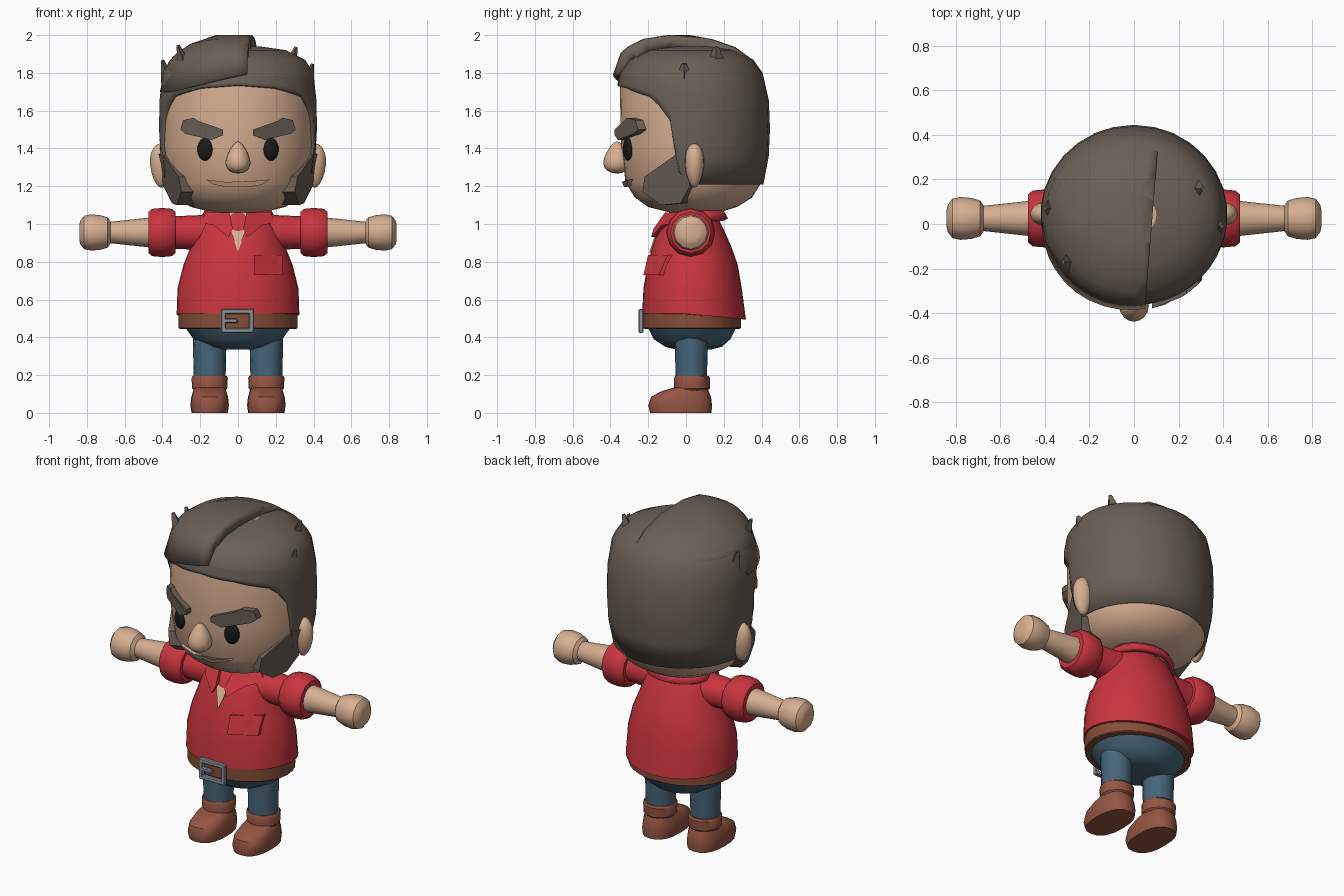
import bpy, bmesh
from math import sin, cos, pi, radians, sqrt, copysign
from mathutils import Matrix, Vector

cube = bpy.data.objects.get("Cube")
if cube:
    bpy.data.objects.remove(cube, do_unlink=True)


def material(name, rgb):
    m = bpy.data.materials.new(name)
    m.use_nodes = True
    m.diffuse_color = (*rgb, 1)
    m.node_tree.nodes["Principled BSDF"].inputs["Base Color"].default_value = (*rgb, 1)
    return m


SKIN = material("skin", (.68, .43, .285))
HAIR = material("brown hair", (.145, .115, .092))
RED = material("red shirt", (.59, .035, .05))
BELT = material("belt leather", (.235, .075, .04))
JEANS = material("blue denim", (.062, .13, .19))
BOOT = material("boot leather", (.3, .09, .055))
METAL = material("grey metal", (.27, .31, .34))
BLACK = material("eye black", (.01, .01, .01))


def finish(name, bm, mat, solid=0, angle=35):
    bmesh.ops.recalc_face_normals(bm, faces=bm.faces)
    me = bpy.data.meshes.new(name)
    bm.to_mesh(me)
    bm.free()
    me.materials.append(mat)
    ob = bpy.data.objects.new(name, me)
    bpy.context.collection.objects.link(ob)
    if solid:
        mod = ob.modifiers.new("thickness", "SOLIDIFY")
        mod.thickness, mod.offset = solid, -1
    bpy.ops.object.select_all(action="DESELECT")
    bpy.context.view_layer.objects.active = ob
    ob.select_set(True)
    bpy.ops.object.shade_smooth_by_angle(angle=radians(angle))
    return ob


def skin_rows(rows, closed=True, caps=(True, True)):
    """Join rows of points into a surface."""
    bm = bmesh.new()
    vs = [[bm.verts.new(p) for p in row] for row in rows]
    n = len(rows[0])
    for a, b in zip(vs, vs[1:]):
        for i in range(n if closed else n - 1):
            j = (i + 1) % n
            bm.faces.new((a[i], a[j], b[j], b[i]))
    for cap, row in zip(caps, (vs[0], vs[-1])):
        if cap:
            bm.faces.new(row)
    return bm


# Profiles are lists of (z, half width, front y, back y)
def at(prof, z):
    z = min(max(z, prof[0][0]), prof[-1][0])
    for a, b in zip(prof, prof[1:]):
        if z <= b[0]:
            t = (z - a[0]) / (b[0] - a[0])
            rx, yf, yb = (p + (q - p) * t for p, q in zip(a[1:], b[1:]))
            return rx, (yf + yb) / 2, (yb - yf) / 2


def surf(prof, ang, z, off=0, power=1):
    rx, yc, ry = at(prof, z)
    bend = lambda v: copysign(abs(v) ** power, v)
    return Vector(((rx + off) * bend(sin(ang)), yc - (ry + off) * bend(cos(ang)), z))


def ring_angles(n):
    return [2 * pi * i / n for i in range(n)]


def body(name, prof, mat, n=24, x=0, power=1, angle=35):
    rows = [[surf(prof, a, p[0], 0, power) + Vector((x, 0, 0)) for a in ring_angles(n)] for p in prof]
    return finish(name, skin_rows(rows), mat, angle=angle)


def tube_x(name, s, stations, mat, n=16, y=.025, z=.955):
    rows = [[(s * x, y + r * cos(a), z + r * sin(a)) for a in ring_angles(n)] for x, r in stations]
    return finish(name, skin_rows(rows), mat)


def front_plate(name, prof, pts, out, mat, s=1, depth=.03):
    """Raise an outline given in (x, z) from the front of a body."""
    def pt(x, z, off):
        rx, yc, ry = at(prof, z)
        return (s * x, yc - ry * sqrt(max(.05, 1 - (x / rx) ** 2)) - off, z)
    rows = [[pt(x, z, o) for x, z in pts] for o in (out, -depth)]
    return finish(name, skin_rows(rows), mat, angle=25)


def ball(name, loc, scale, mat, turn=0, taper=0, seg=16):
    bm = bmesh.new()
    bmesh.ops.create_uvsphere(bm, u_segments=seg, v_segments=10, radius=1)
    for v in bm.verts:
        k = 1 - taper * v.co.z
        v.co.x *= k
        v.co.y *= k
    bm.transform(Matrix.Translation(loc) @ Matrix.Rotation(turn, 4, "Z") @ Matrix.Diagonal((*scale, 1)))
    return finish(name, bm, mat, angle=50)


def box(name, loc, size, mat):
    bm = bmesh.new()
    bmesh.ops.create_cube(bm, size=1)
    bm.transform(Matrix.Translation(loc) @ Matrix.Diagonal((*size, 1)))
    bmesh.ops.bevel(bm, geom=bm.edges[:], offset=.005, segments=1, affect="EDGES")
    return finish(name, bm, mat)


# Head
HEAD = [(1.06, .13, -.08, .17), (1.09, .25, -.2, .27), (1.14, .325, -.27, .35), (1.22, .375, -.32, .40),
        (1.42, .405, -.345, .432), (1.72, .40, -.35, .42), (1.80, .385, -.335, .39),
        (1.87, .34, -.28, .34), (1.92, .24, -.18, .25), (1.94, .1, -.05, .13)]
body("head", HEAD, SKIN, 32)
ball("nose", (0, -.365, 1.352), (.062, .068, .085), SKIN, taper=.42)
front_plate("lower_lip", HEAD, [(-.17, 1.235), (-.06, 1.222), (.06, 1.222), (.17, 1.235), (.13, 1.208),
                                (.05, 1.195), (-.05, 1.195), (-.13, 1.208)], .025, SKIN)

# Hair shell, with a hairline that follows the angle from the front
LINE = [(0, 1.735), (28, 1.72), (55, 1.675), (63, 1.63), (72, 1.55), (75, 1.4), (78, 1.28), (85, 1.21), (180, 1.21)]
HALF = [0, 9, 18, 28, 37, 46, 55, 63, 72, 75, 78, 85, 95, 107, 119, 131, 143, 155, 167, 180]
ANGLES = [radians(a) for a in HALF] + [radians(-a) for a in HALF[-2:0:-1]]


def hairline(ang):
    d = abs(ang) * 180 / pi
    for (a, za), (b, zb) in zip(LINE, LINE[1:]):
        if d <= b + .01:
            return za + (zb - za) * (d - a) / (b - a)


rows = [[surf(HEAD, a, z, .016) for a in ANGLES] for z in (1.94, 1.92, 1.87, 1.8)]
for k in (.25, .5, .75, 1):
    rows.append([surf(HEAD, a, 1.8 + (hairline(a) - 1.8) * k, .016) for a in ANGLES])
finish("hair", skin_rows(rows, caps=(True, False)), HAIR, .03)


# Swept quiff, raised to the front and cut along the parting
def clamp(v):
    return min(1, max(0, v))


def quiff_point(a, k):
    p = surf(HEAD, a, 1.8)
    low = 1.70 + .10 * clamp((p.x + .33) / .41) if cos(a) > 0 else 1.82
    z = 1.94 - k if k < .1 else low
    p = surf(HEAD, a, z, .012 + .035 * max(0, cos(a)))
    lift = .06 * clamp((.35 - p.y) / .33) * clamp((p.x + .42) / .3)
    p.z += lift * (1 if k < .1 else .2)
    return p


bm = skin_rows([[quiff_point(a, k) for a in ANGLES] for k in (0, .02, .06, .095, 1)], caps=(True, False))
bmesh.ops.bisect_plane(bm, geom=bm.verts[:] + bm.edges[:] + bm.faces[:], plane_co=(.08, 0, 0),
                       plane_no=(1, -.08, 0), clear_outer=True)
finish("hair_quiff", bm, HAIR, .07)

# Loose tufts on the crown
for i, (x, y, z, lean) in enumerate([(-.385, .07, 1.81, -.25), (-.30, -.17, 1.89, -.3),
                                     (.38, -.01, 1.79, .25), (.29, .16, 1.88, .3)]):
    bm = bmesh.new()
    bmesh.ops.create_cone(bm, cap_ends=True, segments=4, radius1=.055, radius2=.012, depth=.12)
    bm.transform(Matrix.Translation((x, y, z)) @ Matrix.Rotation(lean, 4, "Y") @ Matrix.Diagonal((.7, 1.1, 1, 1)))
    finish(f"hair_tuft_{i + 1}", bm, HAIR)

# Shirt and hips
SHIRT = [(.525, .325, -.232, .305), (.66, .32, -.225, .295), (.78, .29, -.205, .275), (.88, .25, -.178, .24),
         (.97, .22, -.148, .20), (1.03, .19, -.115, .17), (1.06, .14, -.09, .14)]
rows = [[surf(SHIRT, a, p[0]) for a in ring_angles(32)] for p in SHIRT]
for v in rows[0]:
    back = max(0, v.y / .3)
    v.z -= .03 * back
    v.y += .012 * back
finish("shirt", skin_rows(rows), RED)
body("neck", [(.98, .09, -.07, .12), (1.12, .09, -.07, .12)], SKIN)
front_plate("open_chest", SHIRT, [(-.055, 1.06), (.055, 1.06), (.03, .94), (0, .85), (-.03, .94)], .008, SKIN)
front_plate("shirt_pocket", SHIRT, [(.085, .73), (.235, .73), (.235, .835), (.085, .835)], .022, RED)
COLLAR = [(1.03, .20, -.11, .225), (1.075, .175, -.09, .2)]
arc = [radians(50 + 20 * i) for i in range(14)]
rows = [[surf(COLLAR, a, z) for a in arc] for z in (1.03, 1.075)]
finish("collar_back", skin_rows(rows, closed=False, caps=(False, False)), RED, .03)

body("belt", [(.445, .308, -.22, .285), (.45, .314, -.226, .292), (.535, .314, -.226, .292)], BELT, 32)
body("hips", [(.335, .10, -.05, .13), (.35, .17, -.11, .19), (.39, .235, -.17, .235), (.46, .285, -.205, .27)], JEANS)

# Belt buckle
for x in (-.078, .072):
    box("buckle_side", (x, -.238, .487), (.026, .026, .125), METAL)
for z in (.437, .537):
    box("buckle_bar", (-.003, -.238, z), (.175, .026, .026), METAL)
box("buckle_prong", (-.04, -.24, .487), (.075, .022, .024), METAL)

# Paired parts
BROW = [(.08, 1.5), (.21, 1.545), (.235, 1.562), (.29, 1.55), (.305, 1.5), (.28, 1.478), (.14, 1.445), (.08, 1.47)]
LAPEL = [(.045, 1.06), (.17, 1.065), (.2, 1.005), (.13, .995), (.05, .93), (.028, .975)]
BURN = [(.40, -.05, 1.37), (.315, -.22, 1.25), (.30, -.23, 1.17), (.325, -.13, 1.1),
        (.35, -.03, 1.11), (.395, .02, 1.2), (.42, .0, 1.37)]
FOOT = [(0, .096, -.19, .135), (.04, .102, -.2, .138), (.085, .097, -.185, .132), (.115, .088, -.13, .12),
        (.135, .078, -.06, .112)]
for s, side in ((1, "left"), (-1, "right")):
    ball(side + "_eye", (s * .175, -.308, 1.395), (.043, .022, .06), BLACK, s * .4)
    ball(side + "_ear", (s * .405, .045, 1.31), (.06, .05, .118), SKIN, taper=-.2)
    front_plate(side + "_eyebrow", HEAD, BROW, .04, HAIR, s)
    front_plate(side + "_lapel", SHIRT, LAPEL, .028, RED, s, .02)
    rows = [[(s * (x - d), y + d / 2, z) for x, y, z in BURN] for d in (0, .1)]
    finish(side + "_sideburn", skin_rows(rows), HAIR, angle=20)

    tube_x(side + "_sleeve", s, [(.08, .115), (.2, .092), (.36, .085)], RED)
    tube_x(side + "_sleeve_cuff", s, [(.33, .108), (.35, .125), (.40, .13), (.455, .125), (.475, .108)], RED, 12)
    tube_x(side + "_forearm", s, [(.46, .08), (.56, .069), (.70, .054)], SKIN)
    tube_x(side + "_hand", s, [(.675, .058), (.69, .08), (.73, .092), (.78, .096), (.815, .088),
                               (.835, .062), (.84, .04)], SKIN, 12)

    body(side + "_leg", [(.17, .084, -.055, .11), (.42, .09, -.06, .118)], JEANS, 16, s * .15)
    body(side + "_boot", FOOT, BOOT, 20, s * .15, .8)
    body(side + "_boot_cuff", [(.115, .08, -.05, .112), (.13, .093, -.062, .126), (.185, .096, -.064, .128),
                               (.195, .09, -.058, .12)], BOOT, 16, s * .15)
